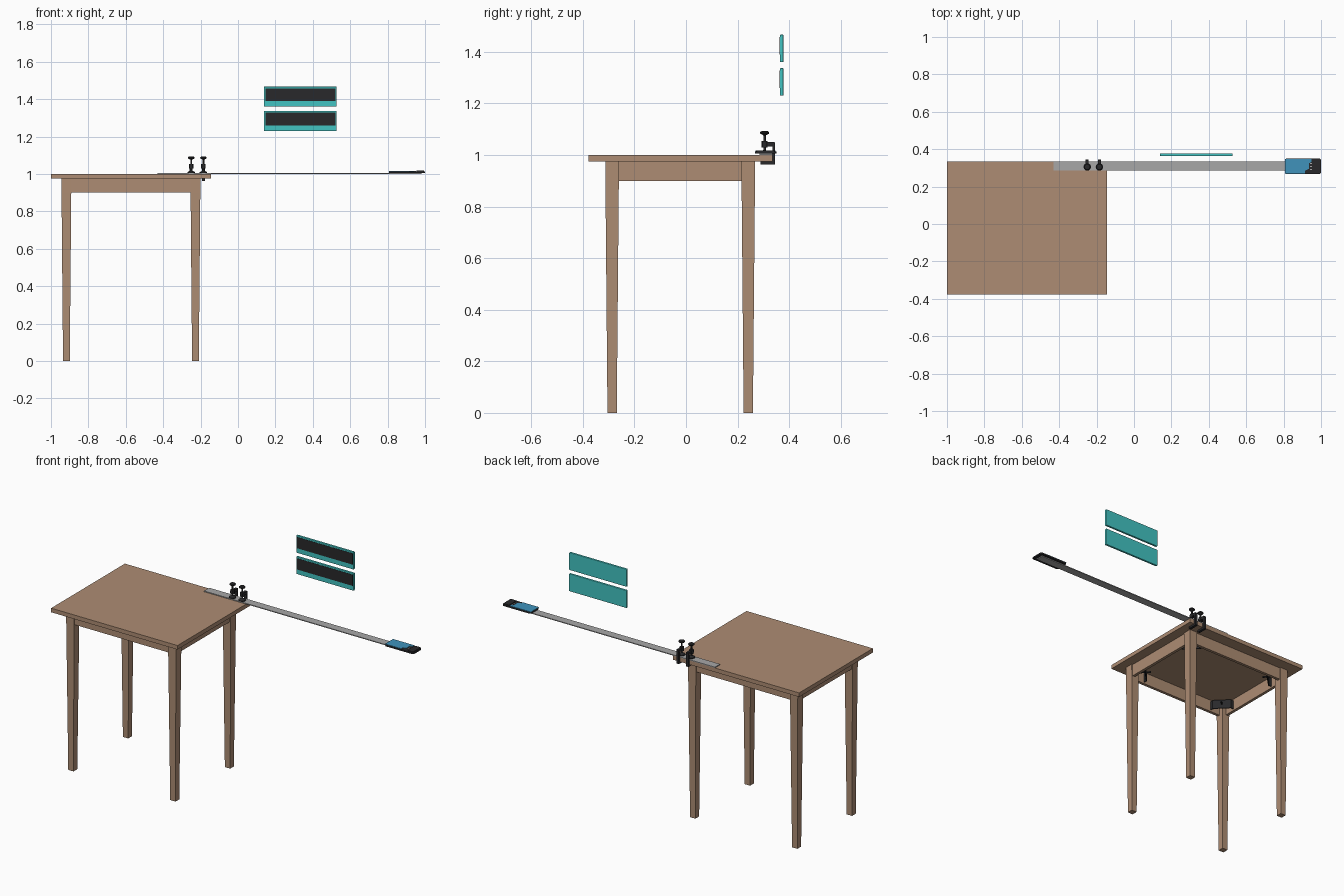
import bpy, bmesh, math
from mathutils import Vector, Matrix

if "Cube" in bpy.data.objects:
    bpy.data.objects.remove(bpy.data.objects["Cube"])


def material(name, rgb):
    m = bpy.data.materials.new(name)
    m.diffuse_color = (*rgb, 1)
    m.use_nodes = True
    m.node_tree.nodes["Principled BSDF"].inputs["Base Color"].default_value = m.diffuse_color
    return m


WOOD = material("warm wood", (0.42, 0.265, 0.172))
STEEL = material("ruler grey", (0.39, 0.39, 0.39))
BLACK = material("dark metal", (0.022, 0.022, 0.024))
TEAL = material("teal", (0.055, 0.55, 0.54))
BLUE = material("blue", (0.05, 0.29, 0.50))


def finish(name, bm, mat, smooth=False):
    bmesh.ops.recalc_face_normals(bm, faces=bm.faces[:])
    me = bpy.data.meshes.new(name)
    bm.to_mesh(me)
    bm.free()
    ob = bpy.data.objects.new(name, me)
    bpy.context.collection.objects.link(ob)
    me.materials.append(mat)
    if smooth:
        bpy.context.view_layer.objects.active = ob
        ob.select_set(True)
        bpy.ops.object.shade_smooth_by_angle(angle=math.radians(35))
        ob.select_set(False)
    return ob


def box(name, x, y, z, mat, bevel=0.0):
    bm = bmesh.new()
    bmesh.ops.create_cube(bm, size=1)
    for v in bm.verts:
        v.co = Vector([(r[0] + r[1]) / 2 + c * (r[1] - r[0]) for c, r in zip(v.co, (x, y, z))])
    if bevel:
        bmesh.ops.bevel(bm, geom=bm.edges[:], offset=bevel, segments=2, profile=0.5, affect='EDGES')
    return finish(name, bm, mat)


def prism(name, pts, lo, hi, mat, place=lambda a, b, h: (a, b, h)):
    """Extrude a 2D outline from lo to hi; place maps (a, b, height) to x, y, z."""
    bm = bmesh.new()
    f = bm.faces.new([bm.verts.new(place(a, b, lo)) for a, b in pts])
    r = bmesh.ops.extrude_face_region(bm, geom=[f])
    shift = Vector(place(0, 0, hi)) - Vector(place(0, 0, lo))
    bmesh.ops.translate(bm, vec=shift, verts=[g for g in r["geom"] if isinstance(g, bmesh.types.BMVert)])
    return finish(name, bm, mat)


def lathe(name, cx, cy, profile, mat, n=20):
    """Revolve (radius, z) points about a vertical axis."""
    bm = bmesh.new()
    rings = [[bm.verts.new((cx + r * math.cos(2 * math.pi * i / n),
                            cy + r * math.sin(2 * math.pi * i / n), z)) for i in range(n)]
             for r, z in profile]
    for a, b in zip(rings, rings[1:]):
        for i in range(n):
            j = (i + 1) % n
            bm.faces.new((a[i], a[j], b[j], b[i]))
    bm.faces.new(rings[0])
    bm.faces.new(rings[-1])
    return finish(name, bm, mat, True)


def rounded(x0, x1, y0, y1, r, n=4):
    pts = []
    for k, (cx, cy) in enumerate([(x1 - r, y1 - r), (x0 + r, y1 - r), (x0 + r, y0 + r), (x1 - r, y0 + r)]):
        for i in range(n + 1):
            t = math.pi / 2 * (k + i / n)
            pts.append((cx + r * math.cos(t), cy + r * math.sin(t)))
    return pts


# Table top
box("table_top", (-1, -0.145), (-0.378, 0.335), (0.975, 1.0), WOOD)

# Tapered legs: straight beside the apron, narrowing to the foot
CX, CY, LX, LY = -0.5725, -0.0225, 0.345, 0.264
for sx, sn in ((-1, "left"), (1, "right")):
    for sy, fn in ((-1, "front"), (1, "back")):
        x, y = CX + sx * LX, CY + sy * LY
        bm = bmesh.new()
        rings = [[bm.verts.new((x + a * h, y + b * h, z)) for a, b in ((-1, -1), (1, -1), (1, 1), (-1, 1))]
                 for h, z in ((0.018, 0), (0.026, 0.9), (0.0265, 0.975))]
        for p, q in zip(rings, rings[1:]):
            for i in range(4):
                bm.faces.new((p[i], p[(i + 1) % 4], q[(i + 1) % 4], q[i]))
        bm.faces.new(rings[0])
        bm.faces.new(rings[-1])
        finish(f"{fn}_{sn}_leg", bm, WOOD)
        # Metal corner bracket: diagonal plate with two flanges along the aprons
        ix, iy = x + sx * 0.010, y + sy * 0.010
        pl = [(0, 0.105), (0.03, 0.105), (0.105, 0.03), (0.105, 0), (0.1, 0),
              (0.1, 0.027), (0.027, 0.1), (0, 0.1)]
        prism(f"{fn}_{sn}_bracket", [(ix - sx * a, iy - sy * b) for a, b in pl], 0.91, 0.965, BLACK)
        # Bolt from the bracket to the leg
        bm = bmesh.new()
        d = Vector((-sx, -sy, 0)).normalized()
        rot = Vector((0, 0, 1)).rotation_difference(d).to_matrix().to_4x4()
        bmesh.ops.create_cone(bm, cap_ends=True, segments=8, radius1=0.005, radius2=0.005, depth=0.09,
                              matrix=Matrix.Translation(Vector((x, y, 0.938)) + d * 0.065) @ rot)
        finish(f"{fn}_{sn}_bolt", bm, BLACK)

# Apron rails
for s, n in ((-1, "front"), (1, "back")):
    y = CY + s * (LY + 0.010)
    box(n + "_apron", (CX - LX, CX + LX), (y - 0.009, y + 0.009), (0.9, 0.975), WOOD)
for s, n in ((-1, "left"), (1, "right")):
    x = CX + s * (LX + 0.010)
    box(n + "_apron", (x - 0.009, x + 0.009), (CY - LY, CY + LY), (0.9, 0.975), WOOD)

# Long ruler overhanging the table
box("ruler", (-0.43, 0.98), (0.285, 0.335), (1.0, 1.005), STEEL)

# Device at the free end of the ruler
prism("device_body", rounded(0.806, 1.0, 0.267, 0.35, 0.01), 1.005, 1.014, BLACK)
prism("device_cover", [(0.806, 0.27), (0.915, 0.27), (0.915, 0.285), (0.935, 0.295), (0.935, 0.325),
                       (0.95, 0.332), (0.95, 0.348), (0.806, 0.348)], 1.014, 1.017, BLUE)
prism("device_end_pad", rounded(0.955, 0.995, 0.272, 0.345, 0.008), 1.014, 1.018, BLACK)
for i in range(3):
    y = 0.29 + i * 0.015
    box(f"device_contact_{i + 1}", (0.942, 0.951), (y, y + 0.005), (1.014, 1.016), STEEL)

# Two C clamps holding the ruler to the table
frame = [(0.288, 0.963), (0.343, 0.963), (0.346, 0.966), (0.346, 1.047), (0.343, 1.05), (0.293, 1.05),
         (0.293, 1.034), (0.335, 1.034), (0.335, 0.975), (0.288, 0.975)]
for k, cx in enumerate((-0.25, -0.185), 1):
    prism(f"clamp_{k}_frame", frame, cx - 0.008, cx + 0.008, BLACK, lambda a, b, h: (h, a, b))
    lathe(f"clamp_{k}_collar", cx, 0.305, [(0.012, 1.03), (0.012, 1.054)], BLACK)
    lathe(f"clamp_{k}_screw", cx, 0.305, [(0.02, 1.005), (0.02, 1.01), (0.008, 1.016), (0.005, 1.02),
                                         (0.005, 1.076), (0.009, 1.079), (0.017, 1.083), (0.018, 1.088),
                                         (0.014, 1.092), (0.006, 1.093)], BLACK)

# Two floating teal panels with dark face plates
for n, z in (("lower", 1.23), ("upper", 1.36)):
    box(n + "_panel", (0.138, 0.527), (0.364, 0.378), (z, z + 0.107), TEAL, 0.003)
    box(n + "_panel_plate", (0.147, 0.522), (0.3625, 0.366), (z + 0.03, z + 0.098), BLACK)
